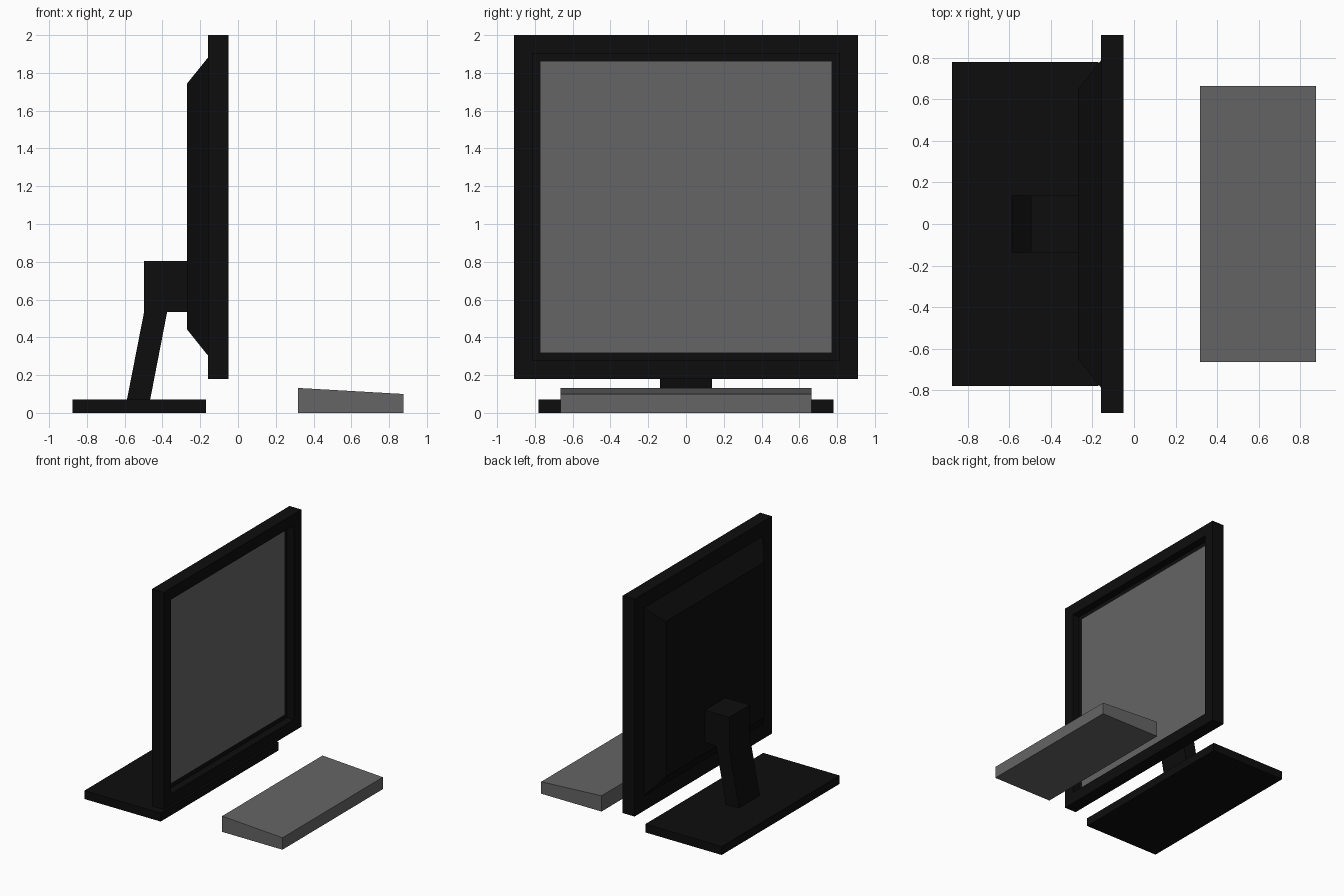
import bpy, bmesh

if "Cube" in bpy.data.objects:
    bpy.data.objects.remove(bpy.data.objects["Cube"])


def material(name, value):
    mat = bpy.data.materials.new(name)
    mat.diffuse_color = (value, value, value, 1)
    mat.use_nodes = True
    mat.node_tree.nodes["Principled BSDF"].inputs["Base Color"].default_value = mat.diffuse_color
    return mat


BLACK = material("black_plastic", 0.004)
GREY = material("grey_plastic", 0.13)


def finish(name, bm, mat):
    bmesh.ops.recalc_face_normals(bm, faces=bm.faces[:])
    mesh = bpy.data.meshes.new(name)
    bm.to_mesh(mesh)
    bm.free()
    mesh.materials.append(mat)
    obj = bpy.data.objects.new(name, mesh)
    bpy.context.collection.objects.link(obj)
    return obj


def prism(profile, half_width):
    """Extrude an x-z profile symmetrically along y."""
    bm = bmesh.new()
    face = bm.faces.new([bm.verts.new((x, -half_width, z)) for x, z in profile])
    geom = bmesh.ops.extrude_face_region(bm, geom=[face])["geom"]
    verts = [v for v in geom if isinstance(v, bmesh.types.BMVert)]
    bmesh.ops.translate(bm, verts=verts, vec=(0, 2 * half_width, 0))
    bmesh.ops.recalc_face_normals(bm, faces=bm.faces[:])
    return bm


def box(x0, x1, z0, z1, half_width):
    return prism([(x0, z0), (x1, z0), (x1, z1), (x0, z1)], half_width)


def end_face(bm, direction):
    """Face pointing along +x or -x."""
    bm.normal_update()
    return max(bm.faces, key=lambda f: f.normal.x * direction)


# Bezel: a slab with a recessed front opening
bm = box(-0.16, -0.05, 0.18, 2.0, 0.91)
front = end_face(bm, 1)
bmesh.ops.inset_region(bm, faces=[front], thickness=0.136)
geom = bmesh.ops.extrude_face_region(bm, geom=[front])["geom"]
bmesh.ops.translate(bm, vec=(-0.065, 0, 0),
                    verts=[v for v in geom if isinstance(v, bmesh.types.BMVert)])
if front.is_valid:
    bmesh.ops.delete(bm, geom=[front], context='FACES_ONLY')
finish("monitor_bezel", bm, BLACK)

# Screen panel sitting in the recess
finish("screen", box(-0.115, -0.105, 0.318, 1.864, 0.774), GREY)

# Rear housing: bevel-sided block tapering backwards
bm = box(-0.27, -0.16, 0.305, 1.88, 0.787)
back = end_face(bm, -1)
for v in back.verts:
    v.co.y -= 0.137 if v.co.y > 0 else -0.137
    v.co.z -= 0.137 if v.co.z > 1 else -0.137
finish("rear_housing", bm, BLACK)

# Stand: mounting block with a slanted leg, and base plate
finish("stand_neck", prism([(-0.27, 0.535), (-0.27, 0.805), (-0.497, 0.805),
                            (-0.497, 0.535), (-0.588, 0.07), (-0.465, 0.07),
                            (-0.375, 0.535)], 0.137), BLACK)
finish("stand_base", box(-0.877, -0.17, 0, 0.07, 0.78), BLACK)

# Keyboard: wedge in front of the screen
finish("keyboard", prism([(0.318, 0), (0.877, 0), (0.877, 0.10), (0.318, 0.132)],
                         0.664), GREY)
